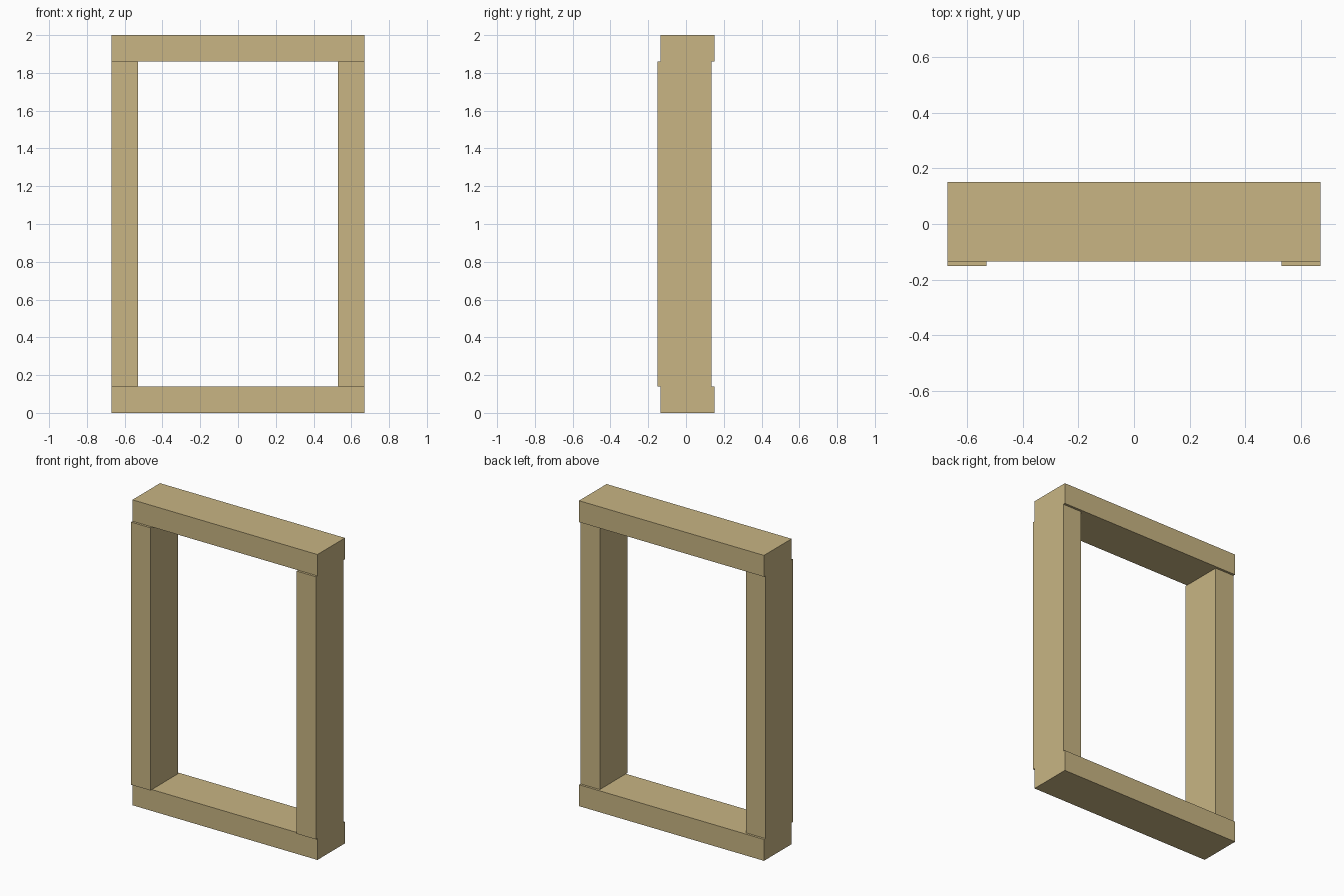
import bpy

if "Cube" in bpy.data.objects:
    bpy.data.objects.remove(bpy.data.objects["Cube"])

W, H = 0.67, 2.0      # half width, height
T = 0.14              # member thickness
D, STEP = 0.15, 0.015 # half depth, offset between rails and posts

wood = bpy.data.materials.new("tan wood")
wood.diffuse_color = (0.578, 0.462, 0.227, 1)
wood.use_nodes = True
wood.node_tree.nodes["Principled BSDF"].inputs["Base Color"].default_value = wood.diffuse_color


def box(name, x, y, z):
    """Box from (min, max) ranges on each axis."""
    verts = [(a, b, c) for a in x for b in y for c in z]
    faces = [(0, 1, 3, 2), (4, 6, 7, 5), (0, 4, 5, 1),
             (2, 3, 7, 6), (0, 2, 6, 4), (1, 5, 7, 3)]
    mesh = bpy.data.meshes.new(name)
    mesh.from_pydata(verts, [], faces)
    mesh.materials.append(wood)
    obj = bpy.data.objects.new(name, mesh)
    bpy.context.collection.objects.link(obj)
    return obj


# Rails run the full width and sit slightly to the back
box("bottom_rail", (-W, W), (-D + STEP, D), (0, T))
box("top_rail", (-W, W), (-D + STEP, D), (H - T, H))

# Posts stand between the rails and sit slightly to the front
box("left_post", (-W, -W + T), (-D, D - STEP), (T, H - T))
box("right_post", (W - T, W), (-D, D - STEP), (T, H - T))
